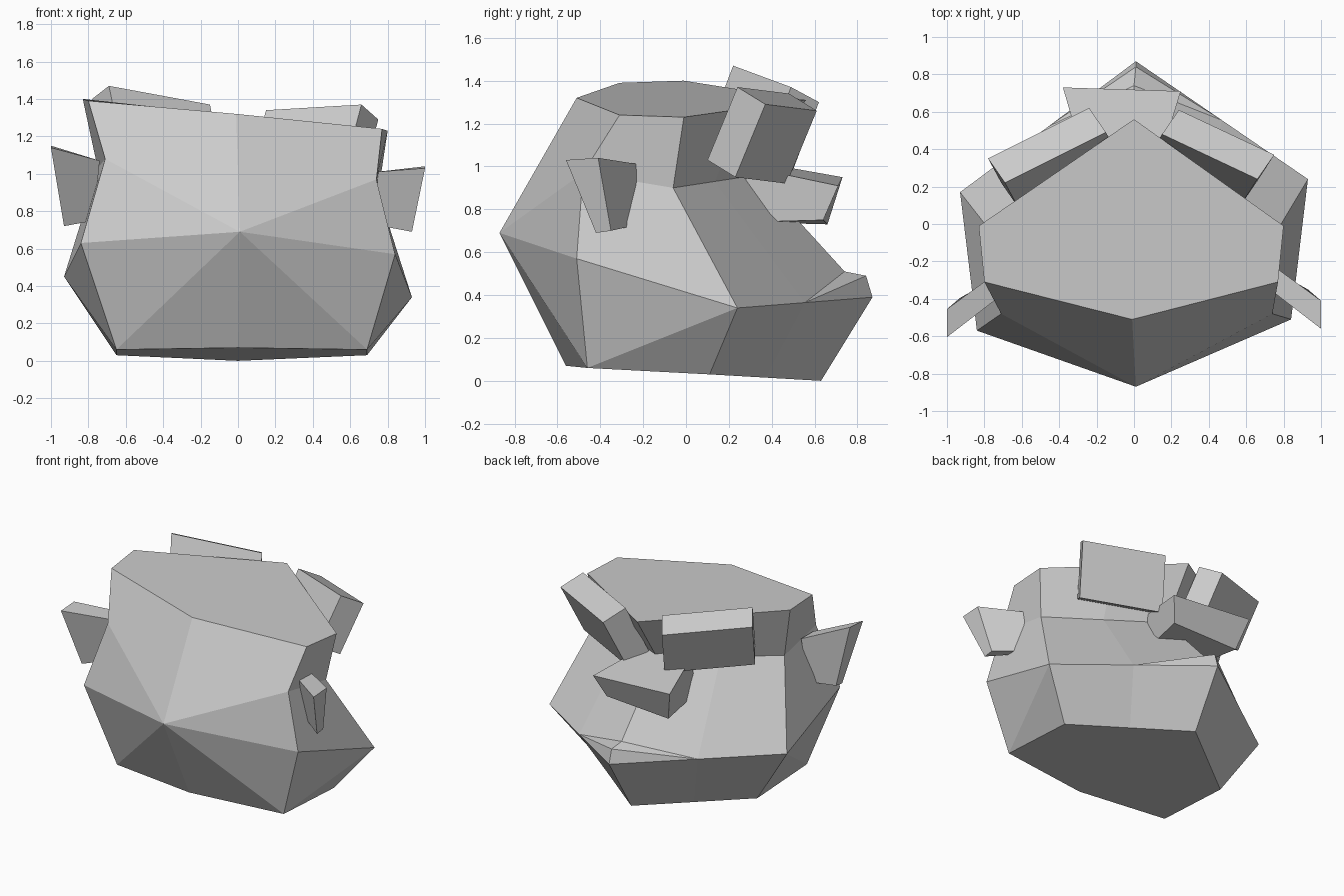
import bpy, bmesh
from mathutils import Vector as V

if "Cube" in bpy.data.objects:
    bpy.data.objects.remove(bpy.data.objects["Cube"])


def finish(bm, name):
    bmesh.ops.recalc_face_normals(bm, faces=bm.faces[:])
    me = bpy.data.meshes.new(name)
    bm.to_mesh(me)
    bm.free()
    ob = bpy.data.objects.new(name, me)
    bpy.context.collection.objects.link(ob)
    return ob


def block(name, low, high):
    """Six-sided block between two four-corner outlines."""
    bm = bmesh.new()
    a = [bm.verts.new(p) for p in low]
    b = [bm.verts.new(p) for p in high]
    bm.faces.new(a[::-1])
    bm.faces.new(b)
    for i in range(4):
        j = (i + 1) % 4
        bm.faces.new((a[i], a[j], b[j], b[i]))
    return finish(bm, name)


def slab(name, corner, length, depth, height):
    """Skewed slab spanned by three edges from its outer top corner."""
    c, u, v, w = V(corner), V(length), V(depth), V(height)
    top = [c, c + u, c + u + v, c + v]
    block(name, [p + w for p in top], top)


def ring(pts):
    """Six corners, with the two rear edges halved (back point is index 4)."""
    p = [V(q) for q in pts]
    return p[:3] + [(p[2] + p[3]) / 2, p[3], (p[3] + p[4]) / 2] + p[4:]


# body: outlines from bottom to top, each front, right x2, back, left x2
bottom = ring([(0, -.56, .07), (.69, -.46, .06), (.69, .11, .03),
               (0, .63, 0), (-.65, .11, .03), (-.65, -.46, .06)])
waist = ring([(0.01, -.87, .69), (.84, -.51, .57), (.93, .24, .34),
              (.01, .87, .39), (-.93, .17, .45), (-.84, -.57, .63)])
lip, ledge = waist[:], waist[:]
lip[4], ledge[4] = V((.01, .84, .49)), V((0, .74, .51))
mid = ring([waist[0], (.74, -.48, .97), (.75, -.06, .90),
            (0, .33, .96), (-.75, -.06, 1.03), (-.71, -.48, 1.08)])
top = ring([(-.01, -.51, 1.32), (.77, -.31, 1.24), (.80, -.01, 1.23),
            (0, .56, 1.31), (-.83, -.01, 1.40), (-.80, -.31, 1.39)])

bm = bmesh.new()
seen = {}


def vert(p):
    k = tuple(round(c, 4) for c in p)
    if k not in seen:
        seen[k] = bm.verts.new(p)
    return seen[k]


def face(*pts):
    vs = list(dict.fromkeys(vert(p) for p in pts))
    if len(vs) > 2:
        bm.faces.new(vs)


rings = [bottom, waist, lip, ledge, mid, top]
for n, (lo, up) in enumerate(zip(rings, rings[1:])):
    for i in range(8):
        j = (i + 1) % 8
        if n == 0 and i in (0, 6):
            face(lo[i], lo[j], up[i])
            face(lo[j], up[j], up[i])
        elif n == 0 and i in (1, 7):
            face(lo[i], lo[j], up[j])
            face(lo[i], up[j], up[i])
        else:
            face(lo[i], lo[j], up[j], up[i])
face(*bottom[::-1])
face(*top)
finish(bm, "body")

# three slabs on the back
slab("back_slab_right", (.75, .37, 1.29), (-.51, .24, -.03), (-.09, -.13, .08), (-.09, -.14, -.34))
slab("back_slab_left", (-.78, .35, 1.40), (.54, .27, -.10), (.09, -.13, .07), (.07, -.13, -.34))
block("back_slab_lower",
      [(.19, .64, .75), (-.32, .66, .73), (-.26, .28, .74), (.12, .28, .74)],
      [(.25, .71, .91), (-.38, .73, .95), (-.25, .28, 1.03), (.12, .28, 1.0)])

# tapered side fins: the left one sits a little higher and further forward
fin_top = [(1.0, -.41, 1.04), (1.0, -.56, 1.03), (.74, -.36, 1.01), (.74, -.22, 1.01)]
fin_low = [(.93, -.35, .70), (.93, -.42, .69), (.77, -.32, .72), (.77, -.26, .72)]
block("side_fin_right", fin_low, fin_top)


def left(pts):
    return [(-x, y - .045, z + .03 + (.08 if z > 1.02 else .03 if z > 1 else 0)) for x, y, z in pts]


block("side_fin_left", left(fin_low), left(fin_top))
